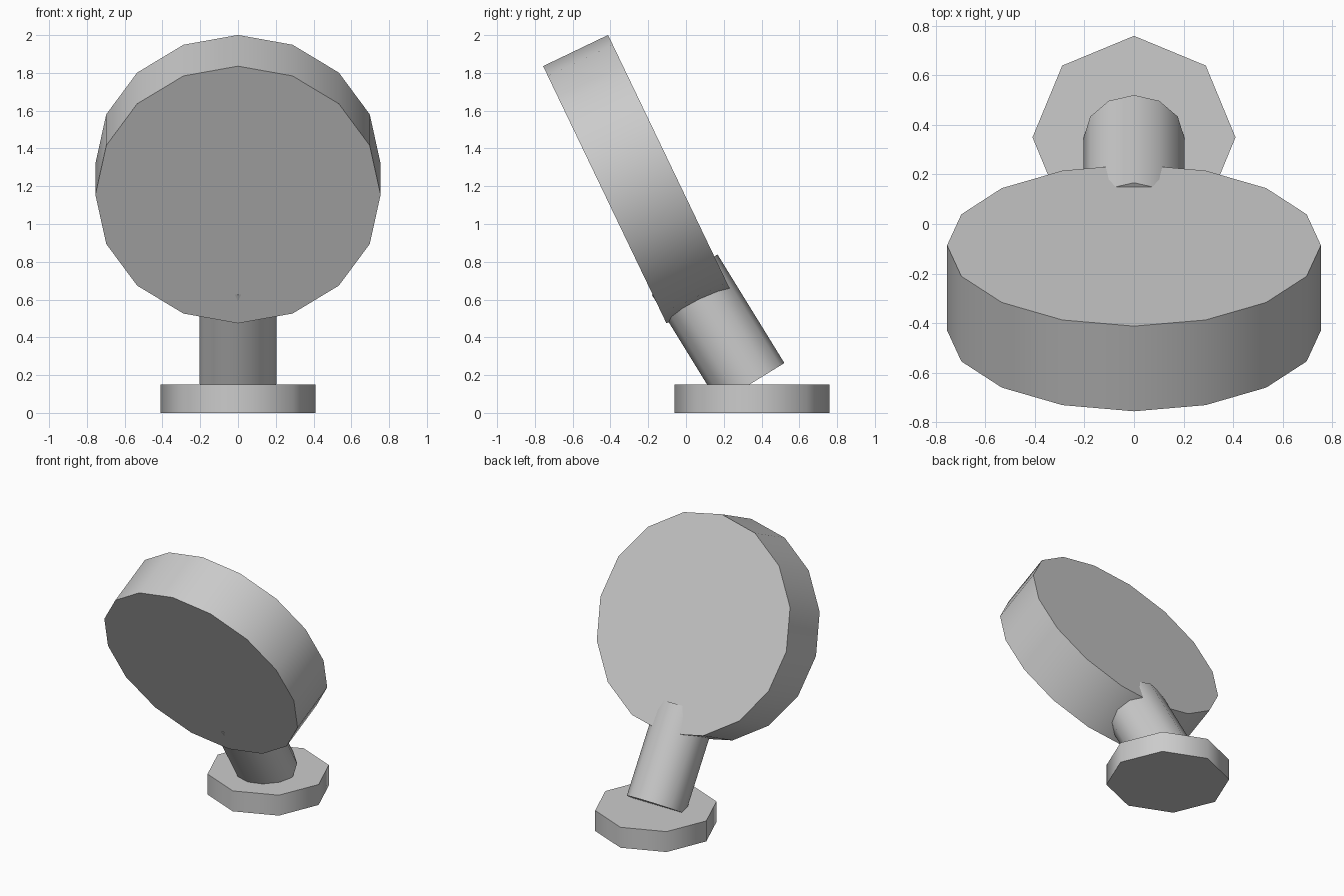
import bpy
from math import radians
from mathutils import Vector

cube = bpy.data.objects.get("Cube")
if cube:
    bpy.data.objects.remove(cube, do_unlink=True)

# Single plain grey
GREY = (0.6, 0.6, 0.6, 1.0)
grey = bpy.data.materials.new("plain_grey")
grey.use_nodes = True
grey.diffuse_color = GREY
grey.node_tree.nodes["Principled BSDF"].inputs["Base Color"].default_value = GREY


def cylinder(name, sides, radius, start, end):
    """Capped cylinder between two points in the x = 0 plane."""
    start, end = Vector((0, *start)), Vector((0, *end))
    axis = end - start
    tilt = Vector((axis.z, axis.y)).angle_signed(Vector((1, 0)))
    bpy.ops.mesh.primitive_cylinder_add(
        vertices=sides, radius=radius, depth=axis.length,
        location=(start + end) / 2)
    obj = bpy.context.object
    obj.name = name
    # Tilt about x so that local z follows the axis
    obj.rotation_euler.x = -abs(tilt) if axis.y > 0 else abs(tilt)
    obj.data.materials.append(grey)
    bpy.ops.object.shade_smooth_by_angle(angle=radians(50))
    return obj


# Octagonal foot, leaning neck and large tilted disc; points are (y, z)
cylinder("base", 8, 0.41, (0.35, 0), (0.35, 0.15))
cylinder("neck", 12, 0.204, (0.347, 0.157), (-0.007, 0.732))
cylinder("disc", 16, 0.755, (-0.43, 1.155), (-0.086, 1.32))
